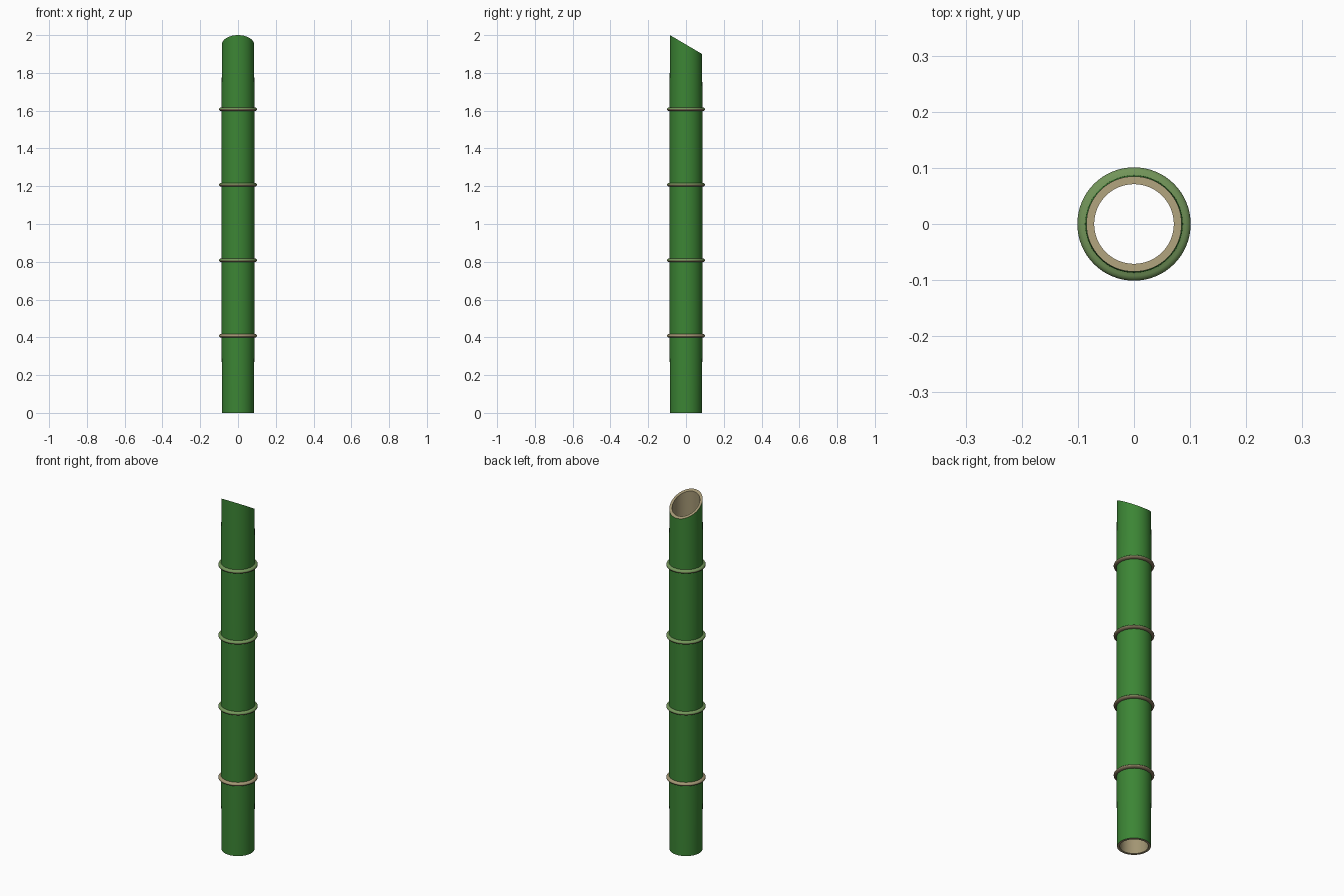
import bpy, bmesh, math

cube = bpy.data.objects.get("Cube")
if cube:
    bpy.data.objects.remove(cube)

SIDES = 64


def material(name, rgb):
    mat = bpy.data.materials.new(name)
    mat.use_nodes = True
    mat.diffuse_color = (*rgb, 1)
    mat.node_tree.nodes["Principled BSDF"].inputs["Base Color"].default_value = (*rgb, 1)
    return mat


green = material("stalk green", (0.045, 0.235, 0.035))
pale_green = material("pale node green", (0.17, 0.30, 0.10))
tan = material("inner tan", (0.36, 0.30, 0.17))
brown = material("node brown", (0.19, 0.15, 0.085))


def revolve(name, profile, mats, face_rule, slant=None):
    """Turn a closed (radius, height) profile around the z axis."""
    bm = bmesh.new()
    loops = []
    for i in range(SIDES):
        a = math.tau * i / SIDES
        loops.append([bm.verts.new((r * math.cos(a), r * math.sin(a), z))
                      for r, z in profile])
    n = len(profile)
    for i in range(SIDES):
        here, there = loops[i], loops[(i + 1) % SIDES]
        for j in range(n):
            k = (j + 1) % n
            f = bm.faces.new((here[j], there[j], there[k], here[k]))
            f.material_index = face_rule(j, n)
    if slant:
        for v in bm.verts:
            if v.co.z > slant[0]:
                v.co.z -= v.co.y * slant[1]
    bmesh.ops.recalc_face_normals(bm, faces=bm.faces[:])
    mesh = bpy.data.meshes.new(name)
    bm.to_mesh(mesh)
    bm.free()
    obj = bpy.data.objects.new(name, mesh)
    bpy.context.collection.objects.link(obj)
    for m in mats:
        mesh.materials.append(m)
    bpy.ops.object.select_all(action='DESELECT')
    obj.select_set(True)
    bpy.context.view_layer.objects.active = obj
    bpy.ops.object.shade_smooth_by_angle(angle=math.radians(40))
    return obj


# Hollow stalk: green outside, tan rims and bore, top cut on a slant
stalk_profile = [(0.084, 0), (0.087, 0.4), (0.087, 1.61), (0.085, 1.95),
                 (0.071, 1.95), (0.071, 0)]
revolve("hollow_stalk", stalk_profile, [green, tan],
        lambda j, n: 0 if j < 3 else 1, slant=(1.9, 0.1 / 0.17))

# Node rings: rounded bands, pale above and brown below
ARC = 8
for number in range(1, 5):
    height = 0.4 * number + 0.008
    ring = [(0.083, height - 0.012)]
    for s in range(ARC + 1):
        t = math.pi * (s / ARC - 0.5)
        ring.append((0.087 + 0.014 * math.cos(t), height + 0.01 * math.sin(t)))
    ring.append((0.083, height + 0.012))
    upper = tan if number == 1 else pale_green
    revolve(f"node_ring_{number}", ring, [brown, upper],
            lambda j, n: 1 if j > ARC // 2 else 0)
